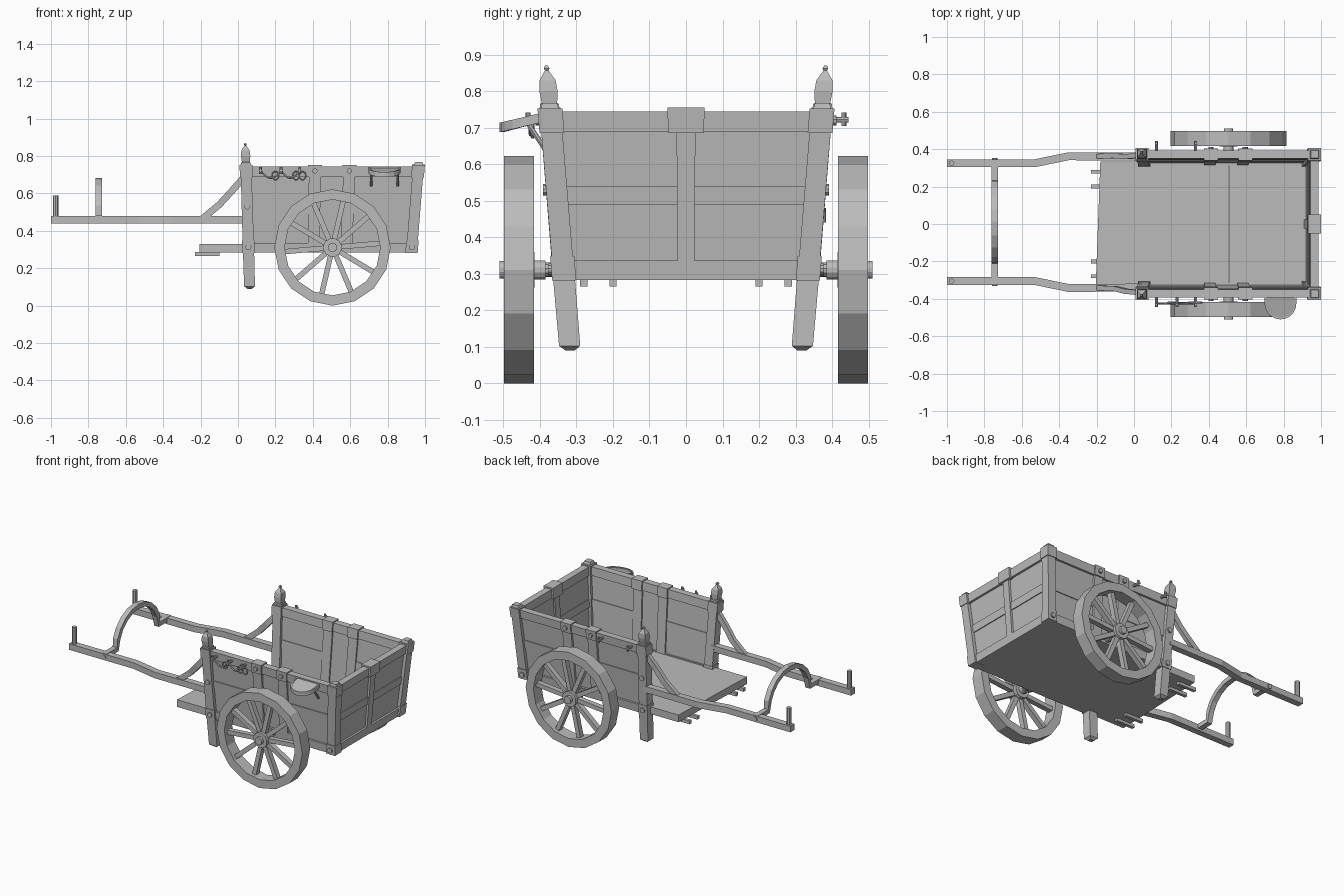
import bpy, bmesh
from math import sin, cos, pi, sqrt, radians
from mathutils import Vector

cube = bpy.data.objects.get("Cube")
if cube:
    bpy.data.objects.remove(cube, do_unlink=True)

grey = bpy.data.materials.new("weathered_grey")
grey.use_nodes = True
COLOUR = (0.5, 0.5, 0.5, 1)
grey.diffuse_color = COLOUR
grey.node_tree.nodes["Principled BSDF"].inputs["Base Color"].default_value = COLOUR


def loft(name, rings, closed=False):
    """Skin a list of matching point rings into one flat shaded mesh."""
    bm = bmesh.new()
    rows = [[bm.verts.new(p) for p in ring] for ring in rings]
    n = len(rows[0])
    pairs = list(zip(rows, rows[1:]))
    if closed:
        pairs.append((rows[-1], rows[0]))
    else:
        bm.faces.new(rows[0])
        bm.faces.new(rows[-1])
    for a, b in pairs:
        for i in range(n):
            j = (i + 1) % n
            bm.faces.new((a[i], a[j], b[j], b[i]))
    bmesh.ops.recalc_face_normals(bm, faces=bm.faces)
    mesh = bpy.data.meshes.new(name)
    bm.to_mesh(mesh)
    bm.free()
    mesh.materials.append(grey)
    obj = bpy.data.objects.new(name, mesh)
    bpy.context.collection.objects.link(obj)
    return obj


def sweep(name, pts, w, h, side, n=4, closed=False):
    """Sweep an n-sided section, w along side and h across it, along a path."""
    pts = [Vector(p) for p in pts]
    side = Vector(side)
    k, turn = (sqrt(2), pi / 4) if n == 4 else (1, 0)
    rings = []
    for i, p in enumerate(pts):
        if closed:
            t = pts[(i + 1) % len(pts)] - pts[i - 1]
        else:
            t = pts[min(i + 1, len(pts) - 1)] - pts[max(i - 1, 0)]
        up = t.cross(side).normalized()
        rings.append([p + side * (w / 2 * k * cos(turn + 2 * pi * j / n))
                      + up * (h / 2 * k * sin(turn + 2 * pi * j / n)) for j in range(n)])
    return loft(name, rings, closed)


def rod(name, a, b, r, n=10):
    d = Vector(b) - Vector(a)
    side = d.orthogonal().normalized()
    return sweep(name, [a, b], 2 * r, 2 * r, side, n)


def box(name, x0, x1, y0, y1, z0, z1):
    return loft(name, [[(x0, y0, z), (x1, y0, z), (x1, y1, z), (x0, y1, z)] for z in (z0, z1)])


# Leaning centre lines of the walls
def wall_y(z): return 0.31 + 0.083 * z
def front_x(z): return 0.065 - 0.03 * z
def back_x(z): return 0.905 + 0.08 * z


def side_wall(s):
    def place(u, z, d):
        return (front_x(z) + u * (back_x(z) - front_x(z)), s * (wall_y(z) + d), z)
    return place


def back_wall(u, z, d):
    return (back_x(z) + d, u * wall_y(z), z)


def slab(name, wall, u0, u1, z0, z1, d0, d1):
    """Box laid in a leaning wall: u along, z up, d outward."""
    return loft(name, [[wall(u0, z, d0), wall(u1, z, d0), wall(u1, z, d1), wall(u0, z, d1)]
                       for z in (z0, z1)])


def post(name, x_of, s, sections):
    """Leaning square post from (height, half width) sections."""
    return loft(name, [[(x_of(z) + a * r, s * wall_y(z) + b * r, z)
                        for a, b in ((-1, -1), (1, -1), (1, 1), (-1, 1))] for z, r in sections])


# Floor and the pegs below its open end
loft("floor", [[(-0.205, -0.34, z), (0.94, -0.34, z), (0.94, 0.335, z), (-0.18, 0.335, z)]
               for z in (0.283, 0.33)])
for y in (-0.28, -0.2, 0.2, 0.28):
    box("floor_peg", -0.23, -0.1, y - 0.01, y + 0.01, 0.265, 0.287)

# Tail wall
slab("back_panel", back_wall, -0.98, 0.98, 0.285, 0.74, -0.012, 0.008)
slab("back_top_rail", back_wall, -1, 1, 0.69, 0.745, -0.022, 0.022)
slab("back_bottom_rail", back_wall, -1, 1, 0.283, 0.336, -0.022, 0.022)
slab("back_stile", back_wall, -0.07, 0.07, 0.33, 0.7, -0.022, 0.022)
slab("back_bracket", back_wall, -0.135, 0.135, 0.685, 0.755, -0.034, 0.034)
for s in (-1, 1):
    slab("back_mid_rail", back_wall, s * 0.06, s * 0.92, 0.49, 0.54, -0.017, 0.014)

for s in (-1, 1):
    wall = side_wall(s)
    # Side wall: panel, rails, stiles and brackets
    slab("side_panel", wall, 0.01, 0.99, 0.285, 0.74, -0.012, 0.008)
    slab("side_top_rail", wall, 0, 1, 0.69, 0.745, -0.022, 0.022)
    slab("side_bottom_rail", wall, 0, 1, 0.283, 0.336, -0.022, 0.022)
    for u in (0.4, 0.6):
        slab("side_stile", wall, u - 0.035, u + 0.035, 0.33, 0.7, -0.022, 0.022)
        slab("side_bracket", wall, u - 0.04, u + 0.04, 0.688, 0.752, -0.032, 0.03)
        rod("bracket_bolt", wall(u, 0.72, 0.02), wall(u, 0.72, 0.042), 0.014)
    for u0, u1 in ((0.03, 0.37), (0.63, 0.97)):
        slab("side_mid_rail", wall, u0, u1, 0.49, 0.54, -0.017, 0.014)

    # Corner posts with iron sleeves
    post("front_post", front_x, s, [(0.09, 0.012), (0.103, 0.029), (0.3, 0.03), (0.755, 0.029)])
    post("post_finial", front_x, s, [(0.75, 0.026), (0.765, 0.026), (0.768, 0.021), (0.8, 0.025),
                                     (0.83, 0.022), (0.852, 0.008), (0.857, 0.005),
                                     (0.862, 0.008), (0.87, 0.004)])
    post("back_post", back_x, s, [(0.283, 0.029), (0.75, 0.029)])
    for x_of in (front_x, back_x):
        post("top_sleeve", x_of, s, [(0.685, 0.034), (0.752, 0.034)])
        post("bottom_sleeve", x_of, s, [(0.282, 0.033), (0.348, 0.033)])
        rod("sleeve_bolt", (x_of(0.31), s * 0.35, 0.312), (x_of(0.31), s * 0.378, 0.312), 0.016)
    post("back_post_cap", back_x, s, [(0.75, 0.025), (0.768, 0.02)])
    rod("post_bolt", (0.05, s * 0.36, 0.53), (0.05, s * 0.392, 0.53), 0.016)

    # Pulling shaft, brace and hand peg
    off = 0.01
    path = [(-1, 0.315), (-0.53, 0.315), (-0.35, 0.352), (0.04, 0.35)]
    sweep("shaft", [(x, s * y + off, 0.46) for x, y in path], 0.04, 0.042, (0, 0, 1))
    sweep("shaft_brace", [(-0.19, s * 0.352 + off, 0.465), (-0.1, s * 0.355 + off, 0.54),
                          (-0.04, s * 0.36, 0.605), (0.035, s * 0.367, 0.69)],
          0.026, 0.036, (0, 1, 0))
    rod("hand_peg", (-0.975, s * 0.315 + off, 0.46), (-0.975, s * 0.315 + off, 0.59), 0.015, 8)
    rod("arch_bolt", (-0.745, s * 0.3 + off, 0.46), (-0.745, s * 0.342 + off, 0.46), 0.015)

    # Wheel: rim, spokes, hub
    cx, cz, cy = 0.505, 0.311, s * 0.457
    rim = []
    for i in range(16):
        a = 2 * pi * i / 16
        rim.append([(cx + r * cos(a), cy + dy, cz + r * sin(a))
                    for r, dy in ((0.311, -0.041), (0.311, 0.041), (0.256, 0.041), (0.256, -0.041))])
    loft("wheel_rim", rim, closed=True)
    for i in range(10):
        a = radians(5 + 36 * i)
        ends = [(cx + r * cos(a), cy, cz + r * sin(a)) for r in (0.03, 0.265)]
        sweep("spoke", ends, 0.034, 0.028, (0, 1, 0))
    rod("hub", (cx, s * 0.415, cz), (cx, s * 0.492, cz), 0.05, 12)
    rod("hub_cap", (cx, s * 0.49, cz), (cx, s * 0.51, cz), 0.025, 12)
    rod("axle_collar", (cx, s * 0.385, cz), (cx, s * 0.42, cz), 0.027, 12)

    # Pins on the top rail
    for x in ((0.12, 0.23, 0.33) if s < 0 else (0.12, 0.33)):
        rod("rail_pin", (x, s * 0.38, 0.722), (x, s * 0.445, 0.722), 0.008, 8)
        rod("pin_head", (x, s * 0.432, 0.705), (x, s * 0.432, 0.742), 0.007, 8)

rod("axle", (0.505, -0.46, 0.311), (0.505, 0.46, 0.311), 0.02)

# Arch bridging the two shafts, on flat feet
arch = [(0.335, 0.468)] + [(0.215 * cos(pi * i / 10), 0.468 + 0.2 * sin(pi * i / 10))
                           for i in range(11)] + [(-0.335, 0.468)]
sweep("shaft_arch", [(-0.745, y + 0.01, z) for y, z in arch], 0.034, 0.03, (1, 0, 0))

# Chain draped over the pins, with hanging rings
for x0, x1 in ((0.12, 0.23), (0.23, 0.33)):
    sag = [(x0 + (x1 - x0) * i / 8, -0.425, 0.722 - 0.04 * sin(pi * i / 8)) for i in range(9)]
    sweep("chain", sag, 0.012, 0.012, (0, 1, 0), 6)
for x in (0.2, 0.31, 0.345):
    ring = [(x + 0.018 * cos(pi * i / 5), -0.42, 0.695 + 0.022 * sin(pi * i / 5)) for i in range(10)]
    sweep("hanging_ring", ring, 0.01, 0.01, (0, 1, 0), 6, closed=True)

# Half-round tray bracketed to the wall
edge = [(0.863, -0.385)] + [(0.783 + 0.08 * cos(pi * i / 10), -0.425 - 0.08 * sin(pi * i / 10))
                            for i in range(11)] + [(0.703, -0.385)]


def tray_z(y): return 0.73 + 0.25 * (y + 0.4)


loft("tray_plate", [[(x, y, tray_z(y) + dz) for x, y in edge] for dz in (-0.012, 0.004)])
sweep("tray_lip", [(x, y, tray_z(y) - 0.003) for x, y in edge], 0.026, 0.01, (0, 0, 1))
for x in (0.712, 0.854):
    rod("tray_leg", (x, -0.385, 0.64), (x, -0.435, 0.715), 0.007, 6)
